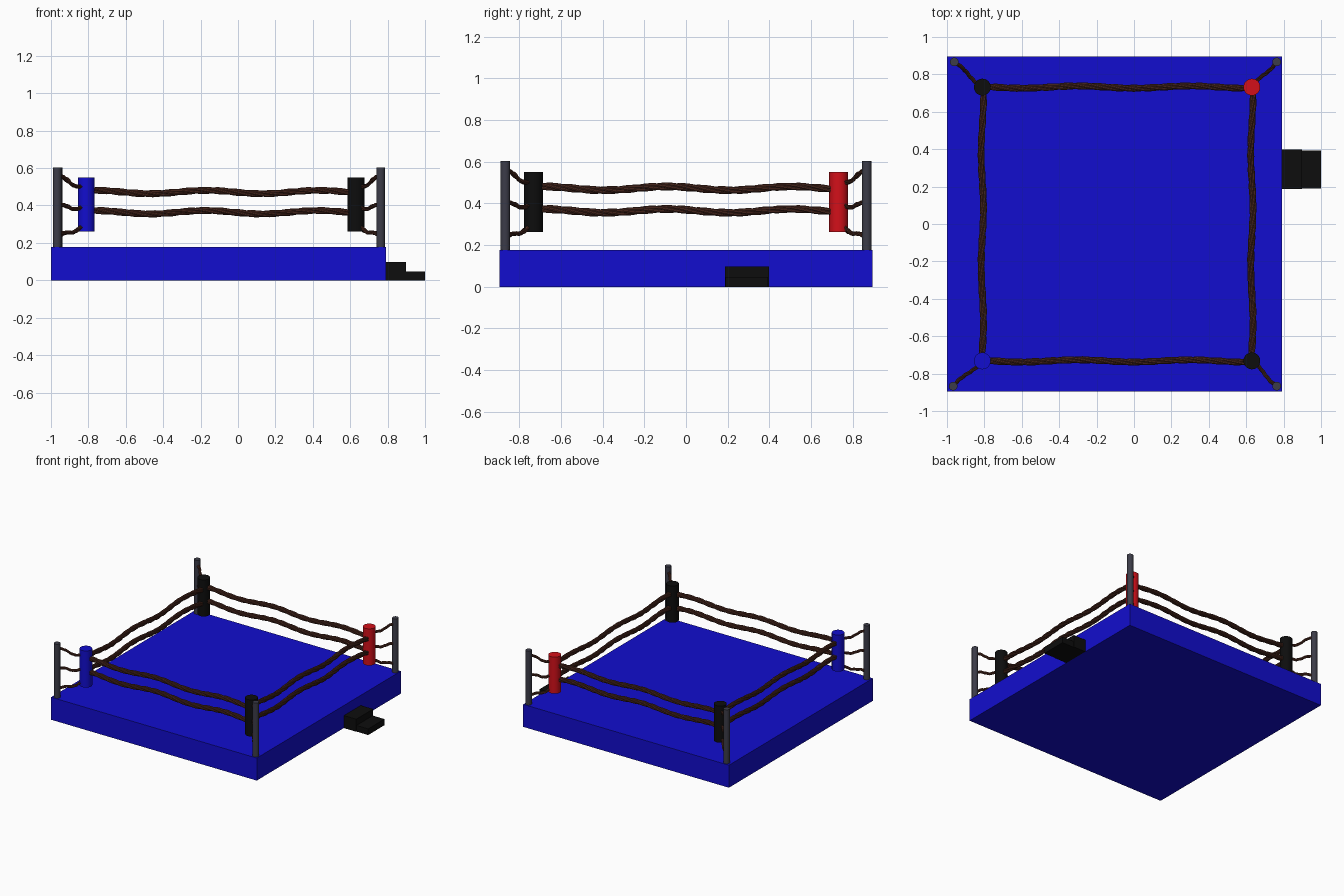
import bpy
from math import sin, cos, pi, tau
from mathutils import Vector

if "Cube" in bpy.data.objects:
    bpy.data.objects.remove(bpy.data.objects["Cube"])


def material(name, rgb):
    m = bpy.data.materials.new(name)
    m.diffuse_color = (*rgb, 1)
    m.use_nodes = True
    m.node_tree.nodes["Principled BSDF"].inputs["Base Color"].default_value = m.diffuse_color
    return m


BLUE = material("blue", (0.006, 0.004, 0.62))
RED = material("red", (0.65, 0.005, 0.01))
BLACK = material("black", (0.004, 0.004, 0.004))
STEEL = material("dark_steel", (0.045, 0.045, 0.065))
ROPE = material("rope_brown", (0.085, 0.026, 0.016))


def box(name, lo, hi, mat):
    lo, hi = Vector(lo), Vector(hi)
    bpy.ops.mesh.primitive_cube_add(size=1, location=(lo + hi) / 2)
    ob = bpy.context.object
    ob.name = name
    ob.scale = hi - lo
    bpy.ops.object.transform_apply(location=False, rotation=False, scale=True)
    ob.data.materials.append(mat)


def cylinder(name, x, y, z0, z1, r, mat):
    bpy.ops.mesh.primitive_cylinder_add(vertices=32, radius=r, depth=z1 - z0,
                                        location=(x, y, (z0 + z1) / 2))
    ob = bpy.context.object
    ob.name = name
    ob.data.materials.append(mat)
    bpy.ops.object.shade_smooth_by_angle()


def rope(name, path, side, strands, r, twist_r, turns, n):
    """Twisted strands around path(t), t in 0..1; side is the horizontal normal."""
    cu = bpy.data.curves.new(name, 'CURVE')
    cu.dimensions = '3D'
    cu.bevel_depth = r
    cu.bevel_resolution = 2
    cu.use_fill_caps = True
    for s in range(strands):
        sp = cu.splines.new('POLY')
        sp.points.add(n)
        for i, pt in enumerate(sp.points):
            t = i / n
            a = tau * (turns * t + s / strands)
            p = path(t) + side * (twist_r * cos(a)) + Vector((0, 0, twist_r * sin(a)))
            pt.co = (*p, 1)
    ob = bpy.data.objects.new(name, cu)
    bpy.context.collection.objects.link(ob)
    cu.materials.append(ROPE)
    bpy.ops.object.select_all(action='DESELECT')
    ob.select_set(True)
    bpy.context.view_layer.objects.active = ob
    bpy.ops.object.convert(target='MESH')
    bpy.ops.object.shade_smooth_by_angle()


# Platform and entry steps
box("platform", (-1, -0.895, 0), (0.79, 0.895, 0.177), BLUE)
box("upper_step", (0.79, 0.187, 0), (0.898, 0.398, 0.098), BLACK)
box("lower_step", (0.898, 0.19, 0), (1, 0.393, 0.048), BLACK)

# Corner posts, padded turnbuckles and the short ties between them
XL, XR, Y = -0.811, 0.63, 0.732
corners = [("front_left", -0.967, -1, XL, BLUE), ("front_right", 0.763, -1, XR, BLACK),
           ("back_right", 0.763, 1, XR, RED), ("back_left", -0.961, 1, XL, BLACK)]
for name, px, sy, cx, mat in corners:
    cylinder(name + "_post", px, sy * 0.867, 0.17, 0.602, 0.023, STEEL)
    cylinder(name + "_pad", cx, sy * Y, 0.262, 0.55, 0.045, mat)
    a, b = Vector((px, sy * 0.867, 0)), Vector((cx, sy * Y, 0))
    d = (b - a).normalized()
    side = Vector((-d.y, d.x, 0))
    for k, (z0, z1) in enumerate([(0.555, 0.485), (0.395, 0.385), (0.23, 0.295)]):
        def tie(t, z0=z0, z1=z1):
            p = a.lerp(b, t) + side * (0.005 * sin(tau * t))
            p.z = z0 + (z1 - z0) * t + 0.009 * sin(tau * t * 1.3)
            return p
        rope(f"{name}_tie_{k + 1}", tie, side, 3, 0.0055, 0.006, 1.5, 24)

# Two long twisted ropes on each side, gently waving
sides = [("front", (XL, -Y), (XR, -Y)), ("back", (XL, Y), (XR, Y)),
         ("left", (XL, -Y), (XL, Y)), ("right", (XR, -Y), (XR, Y))]
for name, p0, p1 in sides:
    a, b = Vector((*p0, 0)), Vector((*p1, 0))
    d = (b - a).normalized()
    side = Vector((-d.y, d.x, 0))
    for level, z in (("upper", 0.472), ("lower", 0.364)):
        def run(t, z=z):
            s = t * (b - a).length
            p = a.lerp(b, t) + side * (0.006 * cos(tau * (s - 0.51) / 0.6))
            p.z = z + 0.009 * cos(tau * (s - 0.64) / 0.6)
            return p
        rope(f"{name}_{level}_rope", run, side, 4, 0.0088, 0.0105, 4, 110)
